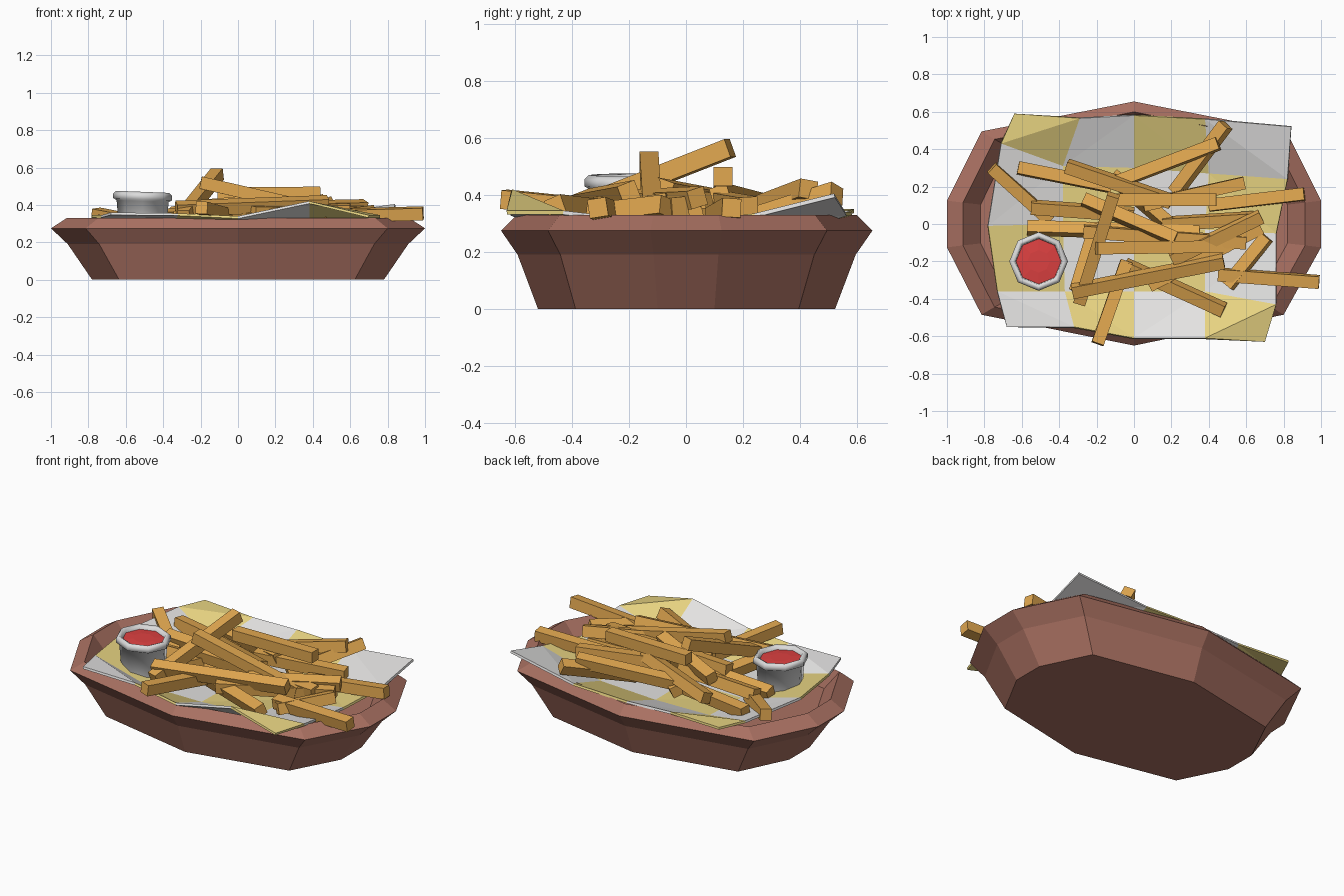
import bpy, bmesh, math
from mathutils import Vector, Quaternion

if "Cube" in bpy.data.objects:
    bpy.data.objects.remove(bpy.data.objects["Cube"])


def material(name, srgb):
    m = bpy.data.materials.new(name)
    lin = [((c / 255 + 0.055) / 1.055) ** 2.4 for c in srgb]
    m.diffuse_color = (*lin, 1)
    m.use_nodes = True
    m.node_tree.nodes["Principled BSDF"].inputs["Base Color"].default_value = m.diffuse_color
    return m


BROWN = material("basket_brown", (170, 113, 98))
WHITE = material("paper_white", (227, 226, 225))
YELLOW = material("paper_yellow", (231, 211, 129))
FRY = material("fry_gold", (226, 168, 80))
STEEL = material("cup_grey", (220, 220, 220))
RED = material("sauce_red", (222, 65, 65))


def make(name, verts, faces, mats, fix=True):
    me = bpy.data.meshes.new(name)
    me.from_pydata(verts, [], faces)
    for m in mats:
        me.materials.append(m)
    if fix:
        bm = bmesh.new()
        bm.from_mesh(me)
        bmesh.ops.recalc_face_normals(bm, faces=bm.faces)
        bm.to_mesh(me)
        bm.free()
    ob = bpy.data.objects.new(name, me)
    bpy.context.collection.objects.link(ob)
    return ob


def loft(name, rings, mat):
    """Skin closed rings and cap both ends."""
    n = len(rings[0])
    verts = [p for r in rings for p in r]
    faces = [(k * n + i, k * n + (i + 1) % n, (k + 1) * n + (i + 1) % n, (k + 1) * n + i)
             for k in range(len(rings) - 1) for i in range(n)]
    faces += [tuple(range(n))[::-1], tuple(range(len(verts) - n, len(verts)))]
    return make(name, verts, faces, [mat])


# Basket: ten-sided outline lofted out, over the rim and down inside
quarter = [(1, 0.125), (0.815, 0.495), (0, 0.655)]
outline = quarter + [(-0.815, 0.495), (-1, 0.125), (-1, -0.125), (-0.815, -0.485),
                     (0, -0.65), (0.8, -0.485), (1, -0.125)]
sections = [(0.78, 0.80, 0), (0.91, 0.91, 0.19), (1, 1, 0.275), (0.915, 0.915, 0.33),
            (0.82, 0.83, 0.22)]
loft("basket", [[(x * sx, y * sy, z) for x, y in outline] for sx, sy, z in sections], BROWN)

# Checked paper liner: 4 x 4 cells with lifted edges, creased across the corners
grid = [
    [(-.64, .59, .35), (-.29, .565, .345), (0, .58, .34), (.38, .56, .34), (.84, .52, .405)],
    [(-.71, .43, .35), (-.38, .31, .25), (0, .3, .24), (.4, .27, .24), (.82, .24, .335)],
    [(-.78, -.01, .345), (-.38, 0, .24), (0, 0, .24), (.38, -.03, .24), (.76, -.05, .30)],
    [(-.73, -.36, .345), (-.37, -.36, .25), (0, -.36, .25), (.38, -.36, .27), (.76, -.43, .345)],
    [(-.68, -.55, .36), (-.32, -.55, .355), (0, -.61, .34), (.38, -.61, .42), (.70, -.63, .345)],
]
verts = [p for row in grid for p in row]
faces = []
for r in range(4):
    for c in range(4):
        a, b, e, d = r * 5 + c, r * 5 + 5 + c, r * 5 + 6 + c, r * 5 + 1 + c
        if (r < 2) == (c < 2):
            faces += [(a, b, d), (b, e, d)]
        else:
            faces += [(a, b, e), (a, e, d)]
paper = make("paper_liner", verts, faces, [WHITE, YELLOW], fix=False)
for i, f in enumerate(paper.data.polygons):
    f.material_index = (i // 8 + i // 2 % 4 + 1) % 2
mod = paper.modifiers.new("thickness", 'SOLIDIFY')
mod.thickness = 0.014


# Sauce cup: octagonal body with a thick rounded rim
def octagon(r, z, cx=-0.51, cy=-0.2):
    return [(cx + r * math.cos(a * math.pi / 4), cy + r * math.sin(a * math.pi / 4),
             z - 0.04 * r * math.cos(a * math.pi / 4)) for a in range(8)]


cup = loft("sauce_cup", [octagon(r, z) for r, z in
                         [(0.125, 0.25), (0.139, 0.42), (0.157, 0.43), (0.157, 0.455),
                          (0.142, 0.47), (0.126, 0.462), (0.12, 0.435)]], STEEL)
for f in cup.data.polygons:
    f.use_smooth = len(f.vertices) == 4
loft("sauce", [octagon(0.122, 0.43), octagon(0.121, 0.445), octagon(0.06, 0.45)], RED)


# Fries: square bars between two end points, each rolled a little
def fry(i, x1, y1, z1, x2, y2, z2):
    a, b = Vector((x1, y1, z1)), Vector((x2, y2, z2))
    roll = 0 if i < 4 else math.radians((i * 37) % 50 - 25)
    q = (b - a).to_track_quat('X', 'Z') @ Quaternion((1, 0, 0), roll)
    h = 0.033
    ring = [(-h, -h), (h, -h), (h, h), (-h, h)]
    ends = [[p + q @ Vector((0, u, v)) for u, v in ring] for p in (a, b)]
    loft(f"fry_{i:02d}", ends, FRY)


pile_top = [
    (-.11, .155, .565, -.29, -.42, .34),
    (-.20, -.13, .52, .50, -.12, .36),
    (-.11, .13, .46, .44, .13, .465),
    (.49, .53, .405, .22, .17, .29),
    (.45, .43, .42, -.10, .22, .34),
    (.59, .22, .36, .05, .10, .38),
    (.68, .04, .39, .20, -.19, .38),
    (-.33, -.36, .38, .48, -.20, .41),
    (-.27, -.04, .37, .60, -.10, .37),
    (.68, -.02, .36, .08, -.33, .36),
    (-.27, .13, .38, .22, -.08, .42),
    (-.36, .31, .35, .20, .12, .40),
]
pile_low = [
    (-.76, .30, .35, -.45, .02, .29),
    (-.62, .30, .33, -.12, .20, .32),
    (-.57, -.02, .31, .35, -.05, .34),
    (-.55, .09, .34, .0, .05, .34),
    (.91, .16, .355, .40, .10, .32),
    (.99, -.31, .355, .45, -.27, .34),
    (.48, -.46, .36, -.05, -.22, .33),
    (.71, -.07, .36, .50, -.33, .33),
    (-.195, -.64, .385, -.04, -.20, .34),
    (-.31, -.36, .34, -.20, .0, .32),
    (-.12, .26, .31, .30, -.10, .31),
    (.15, .0, .32, .64, .03, .32),
]
for i, f in enumerate(pile_top + pile_low):
    fry(i + 1, *f)
